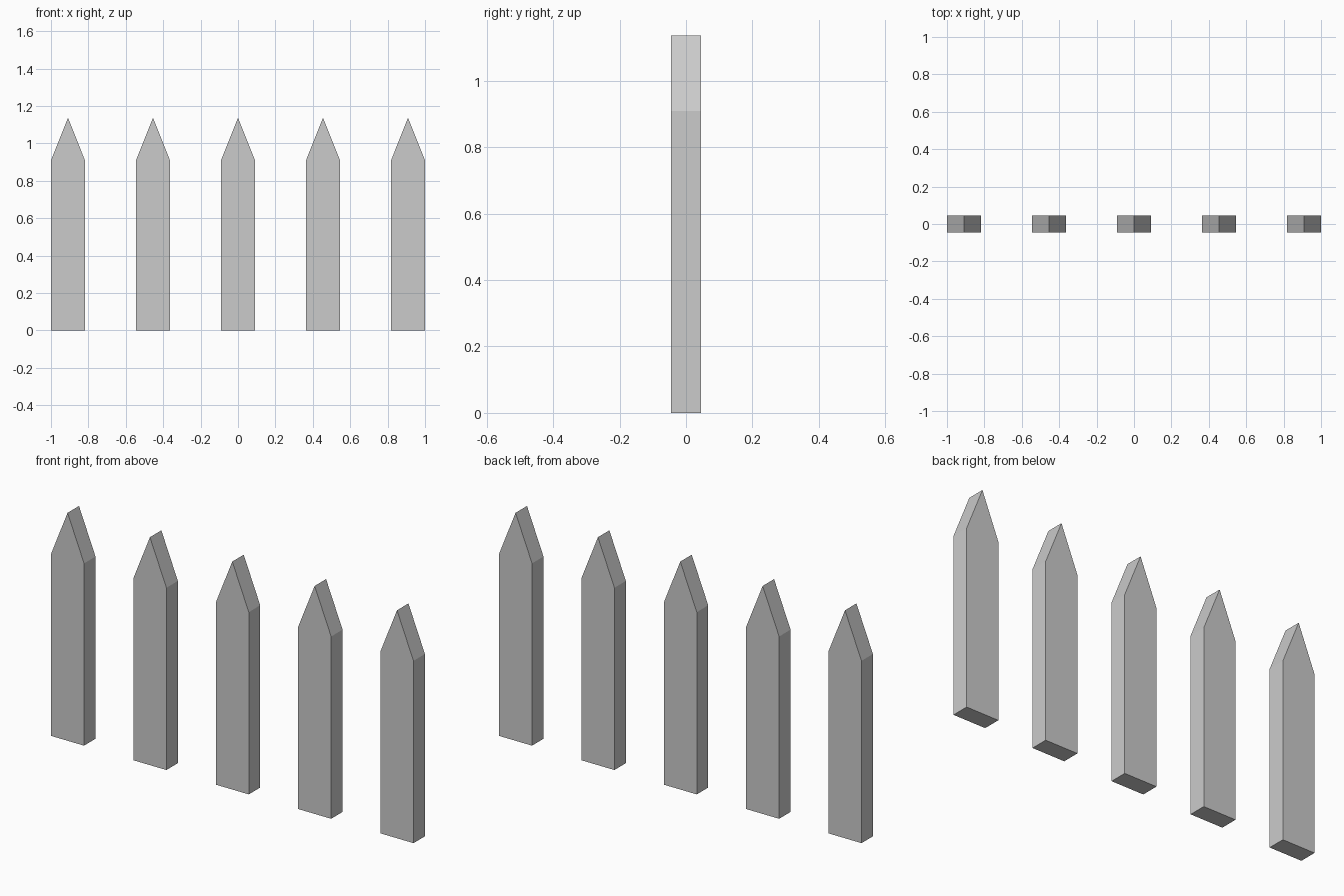
import bpy
import bmesh

cube = bpy.data.objects.get("Cube")
if cube:
    bpy.data.objects.remove(cube, do_unlink=True)

WIDTH, DEPTH = 0.182, 0.09
SHOULDER, PEAK = 0.909, 1.137
COUNT = 5
SPACING = (2 - WIDTH) / (COUNT - 1)

# Plain grey for every picket
grey = bpy.data.materials.new("light_grey")
grey.use_nodes = True
colour = (0.6, 0.6, 0.6, 1)
grey.diffuse_color = colour
grey.node_tree.nodes["Principled BSDF"].inputs["Base Color"].default_value = colour


def picket_mesh():
    """Pointed board: a five-sided profile extruded front to back."""
    h = WIDTH / 2
    profile = [(-h, 0), (h, 0), (h, SHOULDER), (0, PEAK), (-h, SHOULDER)]
    bm = bmesh.new()
    face = bm.faces.new([bm.verts.new((x, -DEPTH / 2, z)) for x, z in profile])
    result = bmesh.ops.extrude_face_region(bm, geom=[face], use_keep_orig=True)
    moved = [v for v in result["geom"] if isinstance(v, bmesh.types.BMVert)]
    bmesh.ops.translate(bm, verts=moved, vec=(0, DEPTH, 0))
    bmesh.ops.recalc_face_normals(bm, faces=bm.faces)
    mesh = bpy.data.meshes.new("picket")
    bm.to_mesh(mesh)
    bm.free()
    mesh.materials.append(grey)
    return mesh


# Evenly spaced row of pickets
mesh = picket_mesh()
for i in range(COUNT):
    picket = bpy.data.objects.new(f"picket_{i + 1}", mesh)
    picket.location.x = (i - (COUNT - 1) / 2) * SPACING
    bpy.context.collection.objects.link(picket)
